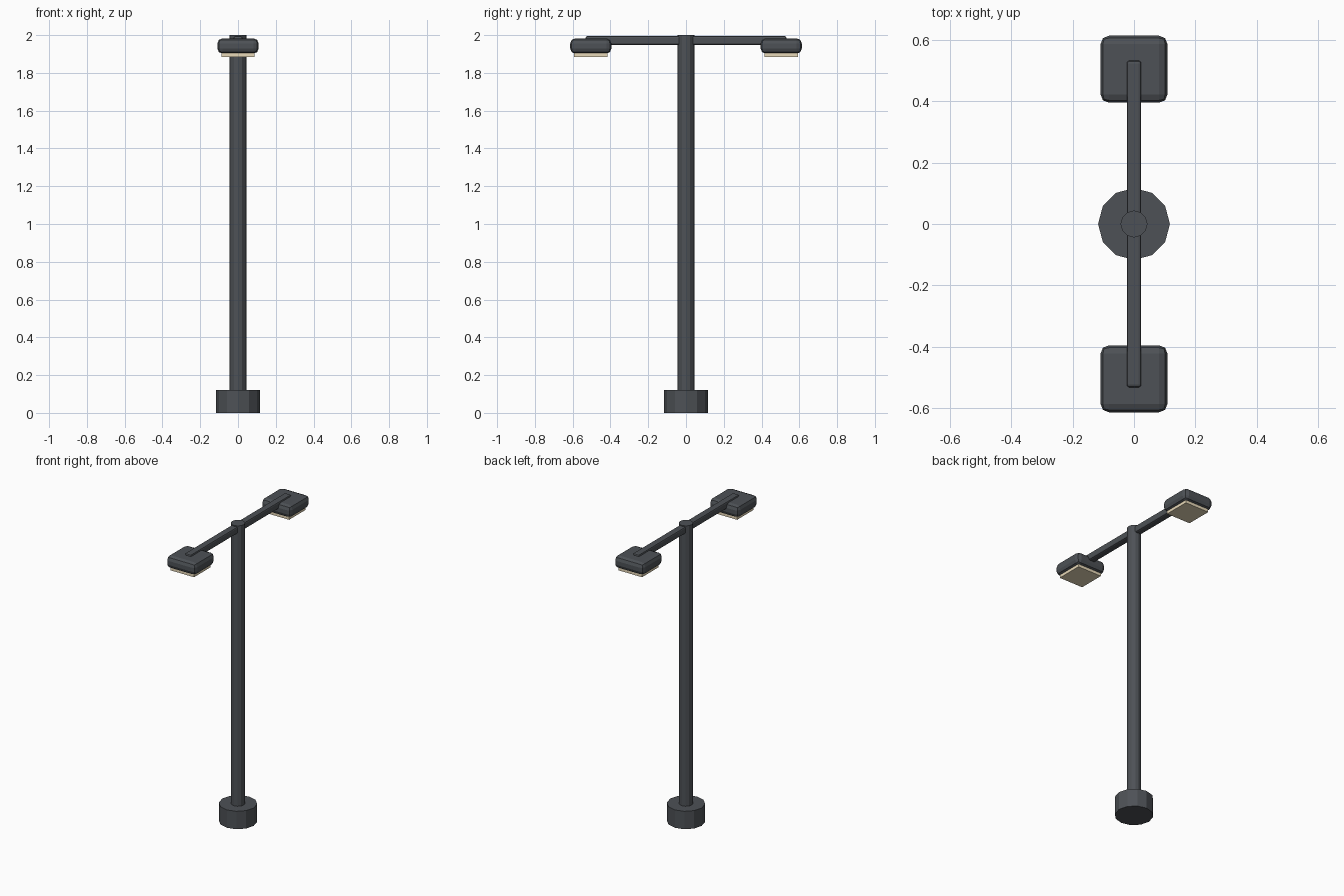
import bpy

if "Cube" in bpy.data.objects:
    bpy.data.objects.remove(bpy.data.objects["Cube"])


def material(name, rgb):
    m = bpy.data.materials.new(name)
    m.diffuse_color = (*rgb, 1)
    m.use_nodes = True
    m.node_tree.nodes["Principled BSDF"].inputs["Base Color"].default_value = m.diffuse_color
    return m


metal = material("dark grey metal", (0.075, 0.083, 0.093))
glow = material("warm lamp panel", (0.80, 0.69, 0.48))


def cylinder(name, radius, z0, z1, sides=12):
    bpy.ops.mesh.primitive_cylinder_add(vertices=sides, radius=radius, depth=z1 - z0,
                                        location=(0, 0, (z0 + z1) / 2))
    ob = bpy.context.object
    ob.name = name
    ob.data.materials.append(metal)


def box(name, lo, hi, mat, bevel=0.0, segments=2):
    bpy.ops.mesh.primitive_cube_add(size=1, location=[(a + b) / 2 for a, b in zip(lo, hi)])
    ob = bpy.context.object
    ob.name = name
    ob.scale = [b - a for a, b in zip(lo, hi)]
    bpy.ops.object.transform_apply(location=False, rotation=False, scale=True)
    ob.data.materials.append(mat)
    if bevel:
        mod = ob.modifiers.new("rounded edges", 'BEVEL')
        mod.width = bevel
        mod.segments = segments


# Footing and pole
cylinder("base", 0.117, 0, 0.12)
cylinder("pole", 0.044, 0.12, 2.0)

# Arm, lamp head and light panel on each side
for side, s in (("front", -1), ("back", 1)):
    def part(name, x, y0, y1, z0, z1, mat, bevel=0.0):
        ya, yb = sorted((s * y0, s * y1))
        box(side + "_" + name, (-x, ya, z0), (x, yb, z1), mat, bevel)

    part("arm", 0.0235, 0.02, 0.532, 1.948, 1.994, metal, 0.009)
    part("lamp_head", 0.109, 0.395, 0.613, 1.902, 1.983, metal, 0.027)
    part("light_panel", 0.088, 0.416, 0.592, 1.885, 1.91, glow)
